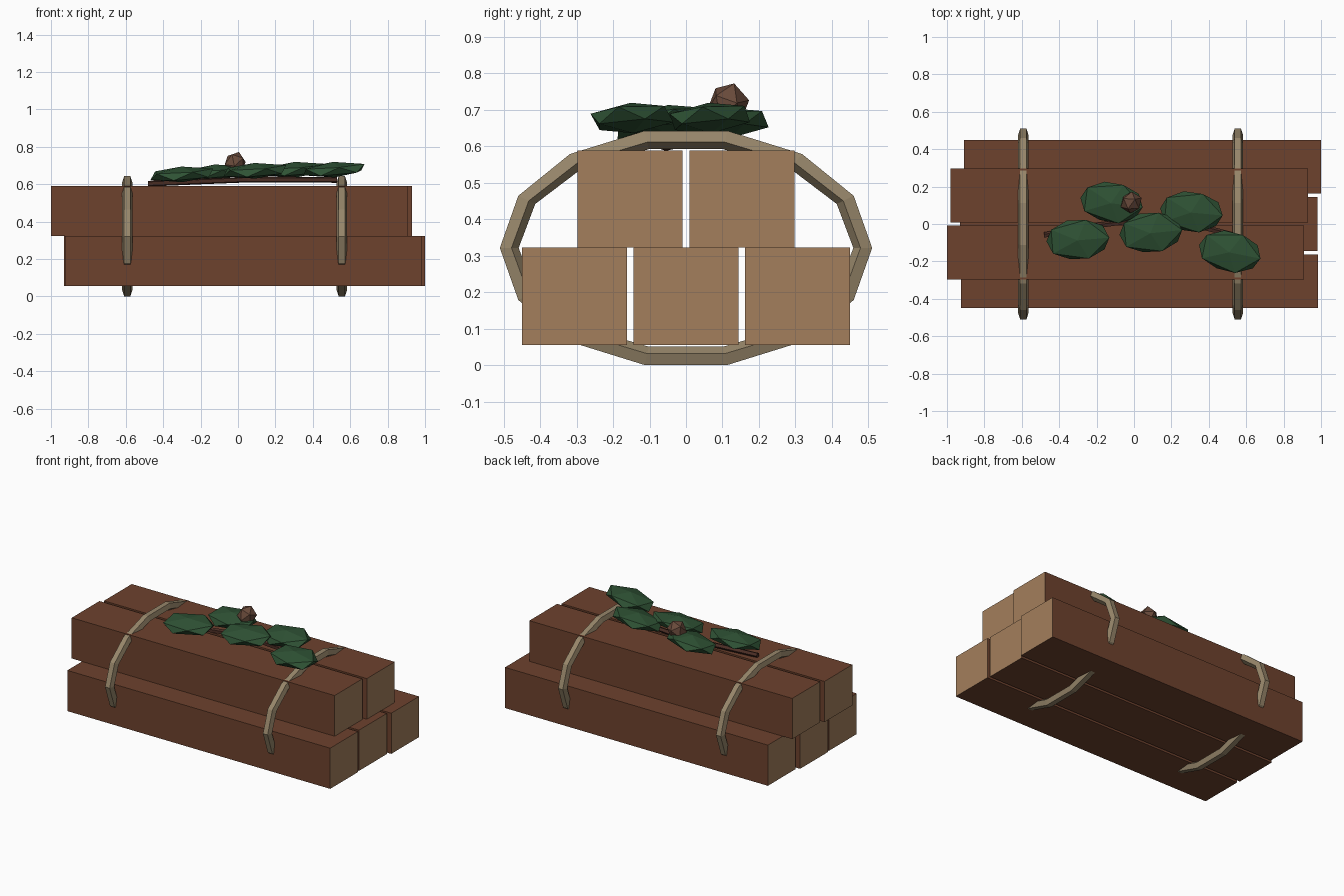
import bpy, bmesh, math
from mathutils import Vector, Matrix, Euler

cube = bpy.data.objects.get("Cube")
if cube:
    bpy.data.objects.remove(cube, do_unlink=True)


def material(name, rgb):
    mat = bpy.data.materials.new(name)
    mat.use_nodes = True
    mat.diffuse_color = (*rgb, 1)
    mat.node_tree.nodes["Principled BSDF"].inputs["Base Color"].default_value = (*rgb, 1)
    return mat


BARK = material("bark brown", (0.155, 0.054, 0.027))
CUT_WOOD = material("cut wood tan", (0.37, 0.21, 0.107))
ROPE = material("rope beige", (0.31, 0.24, 0.145))
LEAF = material("leaf green", (0.028, 0.085, 0.035))
TWIG = material("twig dark brown", (0.07, 0.027, 0.018))
CONE = material("cone brown", (0.14, 0.068, 0.043))


def finish(bm, name, *mats):
    bmesh.ops.recalc_face_normals(bm, faces=bm.faces)
    mesh = bpy.data.meshes.new(name)
    bm.to_mesh(mesh)
    bm.free()
    for mat in mats:
        mesh.materials.append(mat)
    obj = bpy.data.objects.new(name, mesh)
    bpy.context.collection.objects.link(obj)
    return obj


def beam(name, x0, x1, y, z, width=0.288, height=0.267):
    bm = bmesh.new()
    bmesh.ops.create_cube(bm, size=1)
    for v in bm.verts:
        v.co = Vector(((x0 + x1) / 2, y, z)) + v.co * Vector((x1 - x0, width, height))
    bm.normal_update()
    # end grain on both cut ends
    for f in bm.faces:
        f.material_index = int(abs(f.normal.x) > 0.9)
    finish(bm, name, BARK, CUT_WOOD)


def skin(bm, rings, closed):
    count, sides = len(rings), len(rings[0])
    for i in range(count if closed else count - 1):
        a, b = rings[i], rings[(i + 1) % count]
        for j in range(sides):
            k = (j + 1) % sides
            bm.faces.new((a[j], a[k], b[k], b[j]))
    if not closed:
        bm.faces.new(rings[0])
        bm.faces.new(rings[-1])


def rope_hoop(name, x, steps=14, sides=5, r=0.0285):
    bm = bmesh.new()
    rings = []
    for i in range(steps):
        a = math.tau * i / steps
        ring = []
        for j in range(sides):
            # flat side of the section faces outward
            b = math.tau * (j + 0.5) / sides
            out = r * math.cos(b)
            ring.append(bm.verts.new((x + r * math.sin(b),
                                      (0.487 + out) * math.cos(a),
                                      0.322 + (0.306 + out) * math.sin(a))))
        rings.append(ring)
    skin(bm, rings, True)
    finish(bm, name, ROPE)


def twig(name, points, r, sides=5):
    bm = bmesh.new()
    rings = []
    for p in points:
        rings.append([bm.verts.new(Vector(p) + Vector((0, r * math.cos(t), r * math.sin(t))))
                      for t in (math.tau * j / sides for j in range(sides))])
    skin(bm, rings, False)
    finish(bm, name, TWIG)


def faceted_lump(name, mat, centre, radii, turn):
    bm = bmesh.new()
    bmesh.ops.create_icosphere(bm, subdivisions=1, radius=1)
    shape = (Matrix.Translation(centre)
             @ Euler([math.radians(d) for d in turn]).to_matrix().to_4x4()
             @ Matrix.Diagonal((*radii, 1)))
    bmesh.ops.transform(bm, matrix=shape, verts=bm.verts)
    finish(bm, name, mat)


# Stacked beams: three below, two above
beam("lower_beam_front", -0.925, 0.985, -0.306, 0.189)
beam("lower_beam_middle", -0.93, 0.98, 0, 0.189)
beam("lower_beam_back", -0.91, 1.0, 0.306, 0.189)
beam("upper_beam_front", -1.0, 0.91, -0.153, 0.456)
beam("upper_beam_back", -0.98, 0.93, 0.153, 0.456)

# Binding ropes
rope_hoop("rope_right", -0.592)
rope_hoop("rope_left", 0.555)

# Sprig on top: twig, leaves and cone
twig("twig", [(-0.48, -0.06, 0.603), (-0.2, -0.01, 0.615), (0.05, 0.025, 0.625),
              (0.3, 0, 0.625), (0.53, -0.06, 0.623)], 0.016)
leaves = [(-0.3, -0.083, 0.653, 4), (-0.12, 0.115, 0.664, -8), (0.09, -0.045, 0.672, 5),
          (0.307, 0.065, 0.678, -6), (0.512, -0.148, 0.678, -12)]
for i, (x, y, z, spin) in enumerate(leaves):
    faceted_lump(f"leaf_{i + 1}", LEAF, (x, y, z), (0.19, 0.122, 0.042), (6, -4, spin))
faceted_lump("cone", CONE, (-0.015, 0.115, 0.712), (0.06, 0.058, 0.066), (-8, 22, 20))
